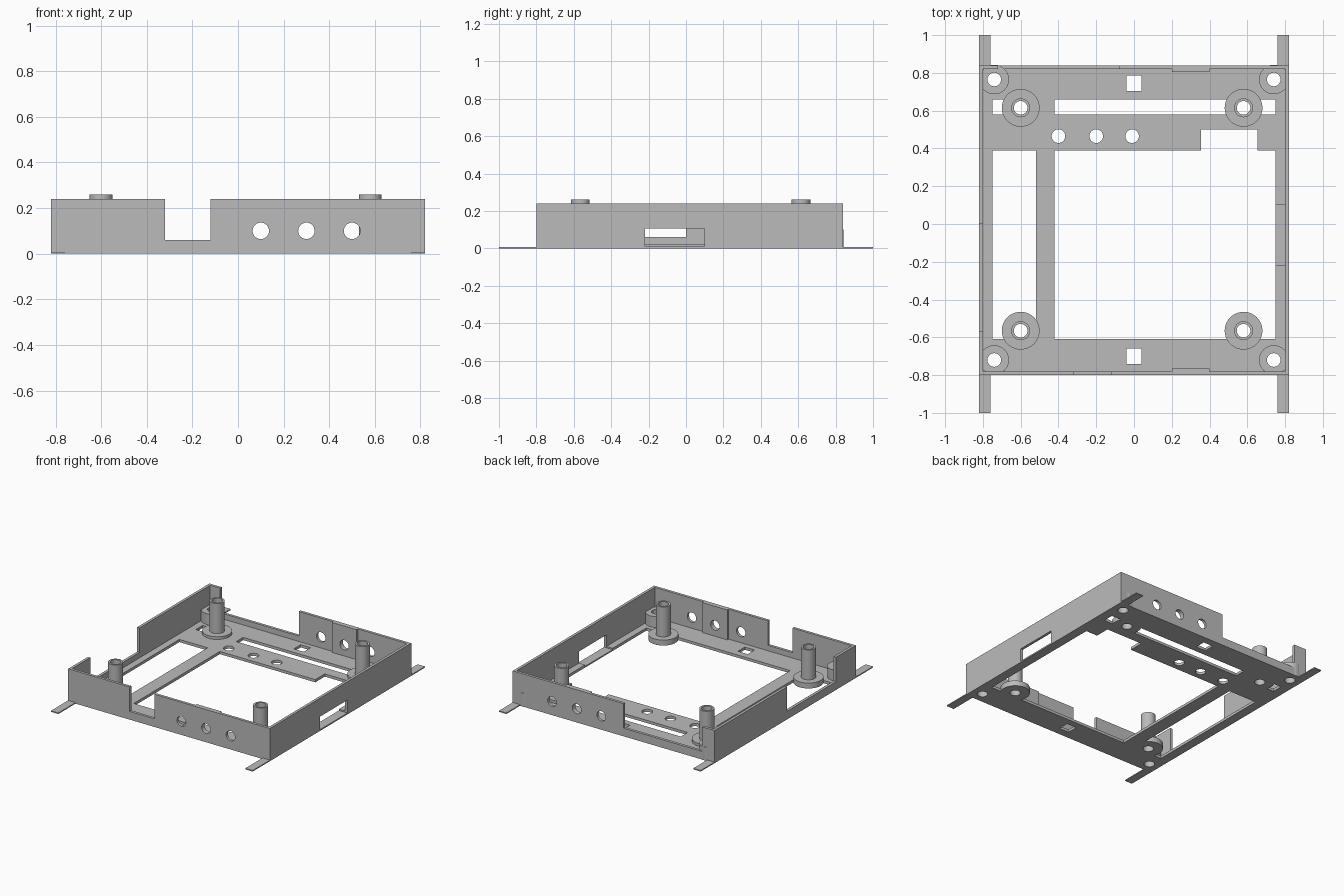
import bpy, bmesh, math
from mathutils import Matrix, Vector

old = bpy.data.objects.get("Cube")
if old:
    bpy.data.objects.remove(old, do_unlink=True)

grey = bpy.data.materials.new("plain grey")
grey.use_nodes = True
grey.diffuse_color = (0.5, 0.5, 0.5, 1)
grey.node_tree.nodes["Principled BSDF"].inputs["Base Color"].default_value = (0.5, 0.5, 0.5, 1)


def add_object(name, bm):
    mesh = bpy.data.meshes.new(name)
    bm.to_mesh(mesh)
    bm.free()
    mesh.materials.append(grey)
    obj = bpy.data.objects.new(name, mesh)
    bpy.context.collection.objects.link(obj)
    return obj


def box(name, x, y, z):
    """Box from (low, high) ranges along each axis."""
    bm = bmesh.new()
    bmesh.ops.create_cube(bm, size=1)
    for v in bm.verts:
        v.co = Vector([(r[0] + r[1]) / 2 + c * (r[1] - r[0]) for r, c in zip((x, y, z), v.co)])
    return add_object(name, bm)


def cylinder(name, centre, radius, depth, along_y=False):
    bm = bmesh.new()
    bmesh.ops.create_cone(bm, cap_ends=True, segments=40, radius1=radius, radius2=radius, depth=depth)
    turn = Matrix.Rotation(math.pi / 2, 4, "X") if along_y else Matrix()
    bm.transform(Matrix.Translation(centre) @ turn)
    return add_object(name, bm)


def combine(obj, others, operation="DIFFERENCE"):
    """Apply booleans in turn and remove the helper objects."""
    for other in others:
        other.hide_render = True
        mod = obj.modifiers.new("bool", "BOOLEAN")
        mod.operation, mod.solver, mod.object = operation, "EXACT", other
    bpy.context.view_layer.update()
    graph = bpy.context.evaluated_depsgraph_get()
    mesh = bpy.data.meshes.new_from_object(obj.evaluated_get(graph))
    obj.modifiers.clear()
    obj.data = mesh
    for other in others:
        bpy.data.objects.remove(other, do_unlink=True)
    return obj


def smooth(obj):
    bpy.ops.object.select_all(action="DESELECT")
    obj.select_set(True)
    bpy.context.view_layer.objects.active = obj
    bpy.ops.object.shade_smooth_by_angle(angle=math.radians(30))


W, FRONT, BACK, T, H = 0.82, -0.80, 0.84, 0.02, 0.24
FLOOR, SILL, HOLE = 0.02, 0.06, 0.036
THROUGH = (-0.1, 0.4)
posts = [(x, y) for x in (-0.60, 0.58) for y in (-0.565, 0.615)]
corners = [(x, y) for x in (-0.74, 0.74) for y in (-0.72, 0.765)]

# Floor plate with openings
floor = box("floor_plate", (-W + T, W - T), (FRONT + T, BACK - T), (0, FLOOR))
openings = [
    ((-0.42, 0.75), (-0.61, 0.39)),
    ((0.355, 0.655), (0.3, 0.50)),
    ((-0.75, -0.52), (-0.61, 0.39)),
    ((-0.42, 0.75), (0.58, 0.66)),
    ((-0.75, -0.52), (0.58, 0.66)),
    ((-0.04, 0.04), (0.705, 0.785)),
    ((-0.04, 0.04), (-0.74, -0.66)),
]
cuts = [box("cutter", x, y, THROUGH) for x, y in openings]
cuts += [cylinder("cutter", (x, 0.465, 0), HOLE, 0.5) for x in (-0.40, -0.20, -0.01)]
cuts += [cylinder("cutter", (x, y, 0), HOLE, 0.5) for x, y in corners + posts]
cuts.append(box("cutter", (0.74, 0.9), (-0.22, 0.10), (0.01, 0.105)))
smooth(combine(floor, cuts))

# Front and back walls, each with a thicker panel, a notch and three round holes
for name, y0, y1, inward, notch in (
    ("front_wall", FRONT, FRONT + T, 1, (-0.32, -0.12)),
    ("back_wall", BACK - T, BACK, -1, (-0.72, -0.08)),
):
    wall = box(name, (-W, W), (y0, y1), (0, H))
    mid = (y0 + y1) / 2
    panel = box("panel", (0.2, 0.4), sorted((mid, mid + inward * 0.025)), (0.01, H))
    combine(wall, [panel], "UNION")
    cuts = [box("cutter", notch, (y0 - 0.1, y1 + 0.1), (SILL, 0.4))]
    cuts += [cylinder("cutter", (x, mid, 0.10), HOLE, 0.3, True) for x in (0.1, 0.3, 0.5)]
    smooth(combine(wall, cuts))

# Side walls: one with a low gap, one with a slot
left = box("slotted_side_wall", (W - T, W), (FRONT + T, BACK - T), (0, H))
combine(left, [box("cutter", (0.7, 0.9), (-0.22, 0.10), (0.01, 0.105))])
right = box("gapped_side_wall", (-W, -W + T), (FRONT + T, BACK - T), (0, H))
combine(right, [box("cutter", (-0.9, -0.7), (-0.57, 0), (SILL, 0.4))])

# Tall hollow standoffs on round bases
for i, (x, y) in enumerate(posts):
    base = cylinder(f"standoff_base_{i + 1}", (x, y, 0.02), 0.10, 0.04)
    post = cylinder(f"standoff_post_{i + 1}", (x, y, 0.15), 0.05, 0.22)
    for part in (base, post):
        smooth(combine(part, [cylinder("cutter", (x, y, 0.1), HOLE, 0.6)]))

# Short corner bosses with screw holes
for i, (x, y) in enumerate(corners):
    boss = cylinder(f"corner_boss_{i + 1}", (x, y, 0.05), 0.078, 0.10)
    smooth(combine(boss, [cylinder("cutter", (x, y, 0), HOLE, 0.5)]))

# Thin mounting tabs at the four corners
for side, x in (("left", (0.76, W)), ("right", (-W, -0.76))):
    box(f"front_{side}_tab", x, (-1, FRONT), (0, 0.008))
    box(f"back_{side}_tab", x, (BACK, 1), (0, 0.008))
